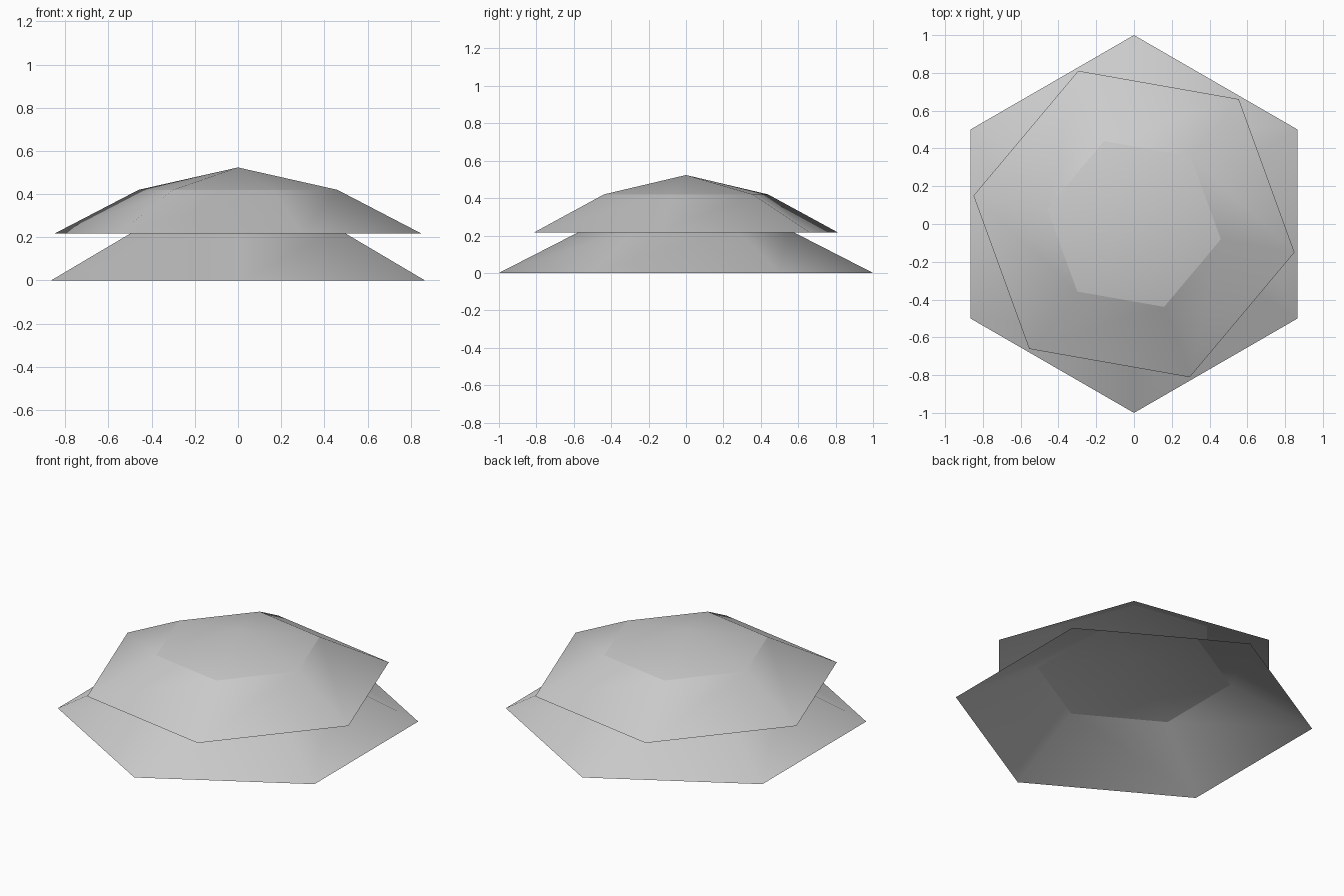
import bpy
import bmesh
from math import radians, cos, sin

if "Cube" in bpy.data.objects:
    bpy.data.objects.remove(bpy.data.objects["Cube"], do_unlink=True)

GREY = (0.6, 0.6, 0.6, 1.0)
grey = bpy.data.materials.new("plain grey")
grey.use_nodes = True
grey.diffuse_color = GREY
grey.node_tree.nodes["Principled BSDF"].inputs["Base Color"].default_value = GREY

SIDES = 6


def ring(bm, radius, z, turn):
    """One hexagonal ring of vertices."""
    angles = [radians(turn + 360 * i / SIDES) for i in range(SIDES)]
    return [bm.verts.new((radius * cos(a), radius * sin(a), z)) for a in angles]


def finish(bm, name):
    """Turn the bmesh into a smooth, single-skinned object."""
    for face in bm.faces:
        face.smooth = True
    mesh = bpy.data.meshes.new(name)
    bm.to_mesh(mesh)
    bm.free()
    mesh.materials.append(grey)
    bpy.context.collection.objects.link(bpy.data.objects.new(name, mesh))


def canopy(name, scale, base, turn):
    """A sloping open skirt with a shallower pointed cap on top of it."""
    inner, shoulder, peak = 0.541 * scale, base + 0.235 * scale, base + 0.355 * scale

    # Sloping skirt
    bm = bmesh.new()
    low, high = ring(bm, scale, base, turn), ring(bm, inner, shoulder, turn)
    for i in range(SIDES):
        j = (i + 1) % SIDES
        bm.faces.new((low[i], low[j], high[j], high[i]))
    finish(bm, name + "_skirt")

    # Pointed cap, kept separate so its edge stays crisp
    bm = bmesh.new()
    rim = ring(bm, inner, shoulder, turn)
    tip = bm.verts.new((0, 0, peak))
    for i in range(SIDES):
        bm.faces.new((rim[i], rim[(i + 1) % SIDES], tip))
    finish(bm, name + "_cap")


canopy("lower_canopy", 1.0, 0.0, 30)
canopy("upper_canopy", 0.863, 0.217, -10)
